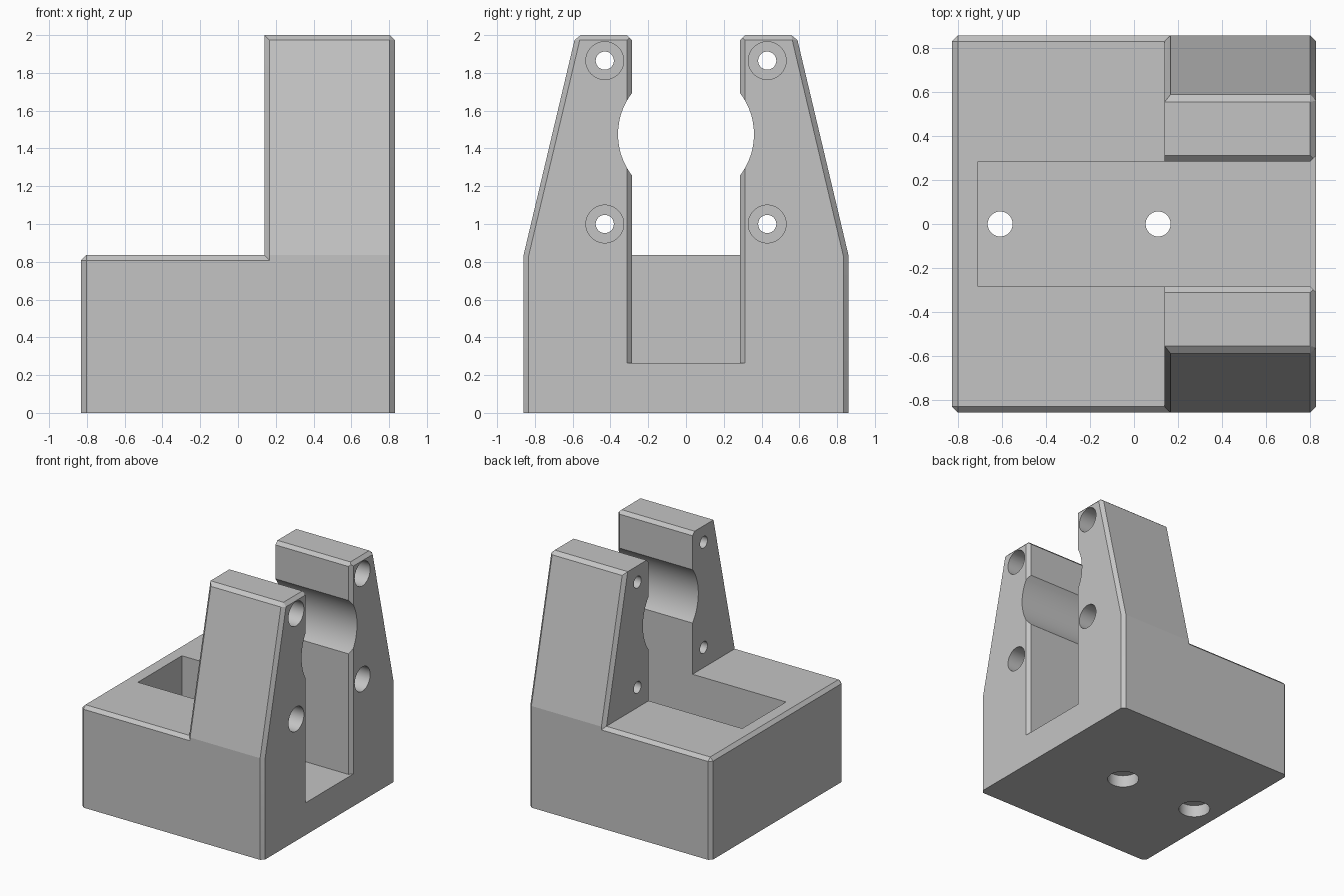
import bpy, bmesh
from mathutils import Matrix, Vector

default = bpy.data.objects.get("Cube")
if default:
    bpy.data.objects.remove(default, do_unlink=True)

CHAMFER = 0.027
X_END, X_TOWER, Y_SIDE, Z_STEP = 0.83, 0.14, 0.86, 0.835
SLOT, FLOOR = 0.285, 0.265

grey = bpy.data.materials.new("light grey")
grey.use_nodes = True
grey.diffuse_color = (0.55, 0.55, 0.55, 1)
grey.node_tree.nodes["Principled BSDF"].inputs["Base Color"].default_value = grey.diffuse_color


def finish(bm, name):
    bmesh.ops.recalc_face_normals(bm, faces=bm.faces)
    mesh = bpy.data.meshes.new(name)
    bm.to_mesh(mesh)
    bm.free()
    mesh.materials.append(grey)
    ob = bpy.data.objects.new(name, mesh)
    bpy.context.collection.objects.link(ob)
    return ob


def prism(name, points, axis, start, end, keep=None):
    """Extrude a profile along x (y, z points) or z (x, y points); chamfer edges chosen by keep."""
    bm = bmesh.new()
    place = (lambda a, b: (start, a, b)) if axis == "x" else (lambda a, b: (a, b, start))
    face = bm.faces.new([bm.verts.new(place(*p)) for p in points])
    made = bmesh.ops.extrude_face_region(bm, geom=[face])["geom"]
    shift = Vector((end - start, 0, 0)) if axis == "x" else Vector((0, 0, end - start))
    bmesh.ops.translate(bm, vec=shift, verts=[g for g in made if isinstance(g, bmesh.types.BMVert)])
    bmesh.ops.recalc_face_normals(bm, faces=bm.faces)
    if keep:
        edges = [e for e in bm.edges if keep(*[v.co for v in e.verts])]
        bmesh.ops.bevel(bm, geom=edges, offset=CHAMFER, segments=1, affect="EDGES")
    return finish(bm, name)


def cylinder(name, axis, centre, radius, start, end):
    """Round cutter along x (centre is y, z) or z (centre is x, y)."""
    bm = bmesh.new()
    bmesh.ops.create_cone(bm, cap_ends=True, segments=64, radius1=radius, radius2=radius, depth=end - start)
    mid = (start + end) / 2
    if axis == "x":
        matrix = Matrix.Translation((mid, *centre)) @ Matrix.Rotation(1.5707963, 4, "Y")
    else:
        matrix = Matrix.Translation((*centre, mid))
    bmesh.ops.transform(bm, matrix=matrix, verts=bm.verts)
    return finish(bm, name)


def combine(target, tool, operation):
    mod = target.modifiers.new(tool.name, "BOOLEAN")
    mod.operation, mod.solver, mod.object = operation, "EXACT", tool
    bpy.context.view_layer.objects.active = target
    bpy.ops.object.modifier_apply(modifier=mod.name)
    bpy.data.objects.remove(tool, do_unlink=True)


def near(a, b):
    return abs(a - b) < 0.001


# Tapered tower: chamfered all round except the foot and the top edge over the step
def tower_edge(a, b):
    if near(a.z, 0) and near(b.z, 0):
        return False
    if near(a.x, b.x):
        top = near(a.z, 2) and near(b.z, 2)
        return not (top and near(a.x, X_TOWER))
    return near(a.z, 2)


half = [(Y_SIDE, 0), (Y_SIDE, Z_STEP), (0.584, 2)]
outline = half + [(-y, z) for y, z in reversed(half)]
body = prism("clamp_block", outline, "x", X_TOWER, X_END, tower_edge)


# Low base: chamfered on the far end's uprights and along the top
def base_edge(a, b):
    upright = near(a.x, b.x) and near(a.y, b.y)
    top = near(a.z, Z_STEP) and near(b.z, Z_STEP)
    at_end = near(a.x, -X_END) and near(b.x, -X_END)
    return (upright and at_end) or (top and (at_end or not near(a.x, b.x)))


rectangle = [(-Y_SIDE, 0), (Y_SIDE, 0), (Y_SIDE, Z_STEP), (-Y_SIDE, Z_STEP)]
base = prism("base", rectangle, "x", -X_END, X_TOWER + CHAMFER, base_edge)
combine(body, base, "UNION")

# Central slot, flared at its open end and along the top
flare = SLOT + CHAMFER + 0.1
side = [(-0.71, SLOT), (X_END - CHAMFER, SLOT), (X_END + 0.1, flare)]
slot = prism("slot", side + [(x, -y) for x, y in reversed(side)], "z", FLOOR, 2.2)
combine(body, slot, "DIFFERENCE")
side = [(SLOT - 0.1, 1.873), (flare, 2.1)]
groove = prism("groove", side + [(-y, z) for y, z in reversed(side)], "x", 0, 1)
combine(body, groove, "DIFFERENCE")

# Round bore across the tower
combine(body, cylinder("bore", "x", (0, 1.475), 0.36, 0, 1), "DIFFERENCE")

# Counterbored screw holes through both uprights
for y in (-0.43, 0.43):
    for z in (1.0, 1.865):
        combine(body, cylinder("hole", "x", (y, z), 0.048, 0, 1), "DIFFERENCE")
        combine(body, cylinder("recess", "x", (y, z), 0.1, 0.45, 1), "DIFFERENCE")

# Counterbored mounting holes through the floor
for x in (-0.61, 0.11):
    combine(body, cylinder("hole", "z", (x, 0), 0.057, -0.1, 0.5), "DIFFERENCE")
    combine(body, cylinder("recess", "z", (x, 0), 0.12, -0.1, 0.1), "DIFFERENCE")

# Smooth the round walls, keep every other edge crisp
bpy.ops.object.select_all(action="DESELECT")
body.select_set(True)
bpy.context.view_layer.objects.active = body
bpy.ops.object.shade_smooth_by_angle(angle=0.2)
